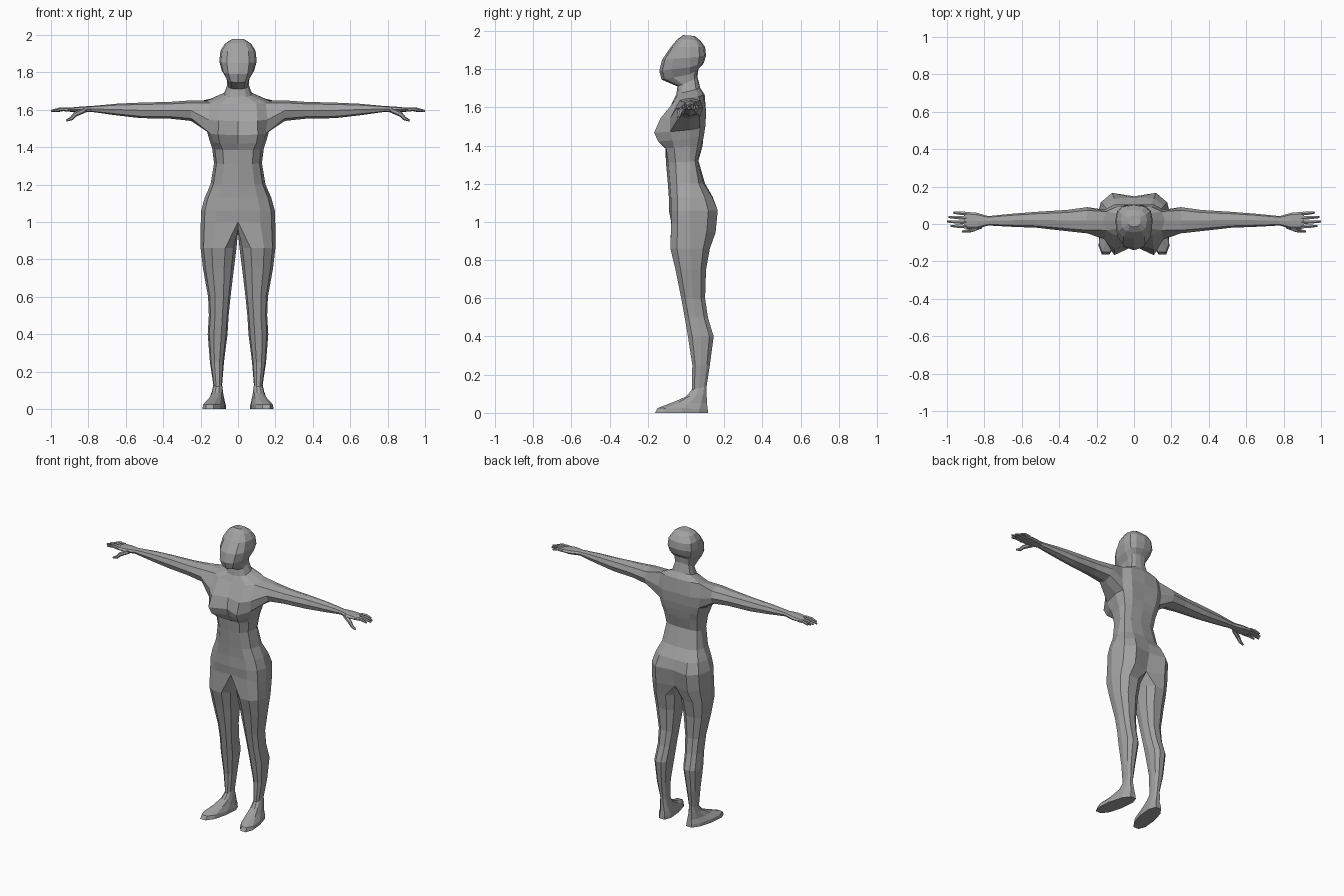
import bpy, bmesh
from math import sin, cos, radians
from mathutils import Vector

if "Cube" in bpy.data.objects:
    bpy.data.objects.remove(bpy.data.objects["Cube"])

grey = bpy.data.materials.new("dark_grey")
grey.diffuse_color = (0.36, 0.36, 0.36, 1)
grey.use_nodes = True
grey.node_tree.nodes["Principled BSDF"].inputs["Base Color"].default_value = grey.diffuse_color


def spow(v, e):
    return (abs(v) ** e) * (1 if v >= 0 else -1)


def bridge(bm, a, b, closed=True, skip=()):
    n = len(a)
    for i in range(n if closed else n - 1):
        if i not in skip:
            j = (i + 1) % n
            bm.faces.new((a[i], a[j], b[j], b[i]))


def finish(bm, name):
    bmesh.ops.recalc_face_normals(bm, faces=bm.faces)
    me = bpy.data.meshes.new(name)
    bm.to_mesh(me)
    bm.free()
    me.materials.append(grey)
    ob = bpy.data.objects.new(name, me)
    bpy.context.collection.objects.link(ob)
    mod = ob.modifiers.new("mirror", 'MIRROR')
    mod.use_mirror_merge = True
    mod.merge_threshold = 0.0005
    return ob


def half_ring(bm, zf, zb, yf, yb, w, df=0, db=0, c=0.02):
    """Seven points from front centre round the side to back centre."""
    ring = []
    for i in range(7):
        a = radians(30 * i)
        k = spow(cos(a), 0.75)
        y = c - k * ((c - yf) if k > 0 else (yb - c))
        x = 0 if i in (0, 6) else w * sin(a) ** 0.75
        z = zb + (zf - zb) * (k + 1) / 2
        y += df if i == 0 else (-db if i == 6 else 0)
        ring.append(bm.verts.new((x, y, z)))
    return ring


def leg_ring(bm, zf, zb, x0, x1, yf, yb, shear=0):
    """Ten points; the first seven follow the torso half ring."""
    ring = []
    for i in range(10):
        a = radians(90 + (i - 3) * 36)
        k = spow(cos(a), 0.85)
        dy = -k * (yb - yf) / 2 / 0.96
        x = (x0 + x1) / 2 + spow(sin(a), 0.85) * (x1 - x0) / 2 - shear * dy
        ring.append(bm.verts.new((x, (yf + yb) / 2 + dy, zb + (zf - zb) * (k + 1) / 2)))
    return ring


def arm_ring(bm, x, zt, zb, yf, yb):
    """Eight points from front top over the top to the back and under."""
    ring = []
    for i in range(8):
        a = radians(-45 + 45 * i)
        ring.append(bm.verts.new((x, (yf + yb) / 2 + spow(sin(a), 0.8) * (yb - yf) / 2,
                                  (zt + zb) / 2 + spow(cos(a), 0.8) * (zt - zb) / 2)))
    return ring


bm = bmesh.new()

# torso, neck and head
rings = [half_ring(bm, *r) for r in [
    (1.00, 0.94, -.088, .17, .200, .01, .05),
    (1.06, 1.06, -.09, .183, .197, 0, .035),
    (1.13, 1.13, -.09, .15, .178, 0, .01),
    (1.20, 1.20, -.095, .10, .147),
    (1.31, 1.32, -.105, .065, .128),
    (1.385, 1.40, -.118, .087, .138, .01),
    (1.42, 1.45, -.165, .102, .152, .06, .01),
    (1.465, 1.50, -.188, .110, .165, .07, .01),
    (1.54, 1.57, -.152, .115, .175, .045, .01),
    (1.63, 1.665, -.07, .098, .165),
    (1.67, 1.70, -.05, .075, .075),
    (1.71, 1.76, -.045, .06, .057),
    (1.745, 1.80, -.128, .065, .062),
    (1.79, 1.83, -.14, .092, .087),
    (1.85, 1.87, -.125, .105, .10),
    (1.915, 1.915, -.08, .10, .094),
    (1.957, 1.95, -.045, .075, .07),
    (1.978, 1.973, -.015, .045, .035)]]
# pull the outer bust in so the bulge sits over the second column
for r in rings[6:8]:
    r[1].co.x += .008
    r[2].co.y += .02
for n, (a, b) in enumerate(zip(rings, rings[1:])):
    bridge(bm, a, b, False, (2, 3) if n in (7, 8) else ())
bm.faces.new(rings[-1])

# leg and foot, grown from the hip ring and crotch points
prev = rings[0] + [bm.verts.new(p) for p in [(0, .07, .945), (0, .03, .95), (0, -.03, .96)]]
for r in [(.86, .86, .008, .2, -.082, .125),
          (.75, .75, .022, .187, -.055, .105),
          (.60, .60, .04, .16, -.025, .10),
          (.50, .50, .05, .156, -.007, .115),
          (.40, .40, .056, .162, .01, .145),
          (.25, .25, .075, .15, .033, .125),
          (.12, .14, .085, .132, .03, .108),
          (.085, .10, .08, .14, 0, .108, .05),
          (.055, .05, .075, .155, -.07, .11, .15),
          (.025, .02, .072, .18, -.15, .114, .18),
          (0, 0, .072, .182, -.163, .115, .18)]:
    ring = leg_ring(bm, *r)
    bridge(bm, prev, ring)
    prev = ring
bm.faces.new(prev)

# arm and palm, grown from the opening at the shoulder
A, B, C = rings[7:10]
prev = [C[2], C[3], C[4], B[4], A[4], A[3], A[2], B[2]]
for r in [(.25, 1.65, 1.54, -.05, .09),
          (.36, 1.642, 1.552, -.038, .075),
          (.52, 1.638, 1.555, -.02, .065),
          (.65, 1.632, 1.57, -.015, .055),
          (.78, 1.62, 1.588, -.008, .042),
          (.84, 1.617, 1.585, -.027, .06),
          (.91, 1.61, 1.59, -.025, .066)]:
    ring = arm_ring(bm, *r)
    bridge(bm, prev, ring)
    prev = ring
bm.faces.new(prev)
finish(bm, "body")

# fingers and thumb: small tapered tubes
bm = bmesh.new()


def finger(points, radii):
    pts = [Vector(p) for p in points]
    prev = None
    for i, (p, r) in enumerate(zip(pts, radii)):
        d = (pts[min(i + 1, len(pts) - 1)] - pts[max(i - 1, 0)]).normalized()
        u = d.cross(Vector((0, 1, 0))).normalized()
        v = d.cross(u)
        ring = [bm.verts.new(p + r * (cos(radians(60 * k)) * u + sin(radians(60 * k)) * v))
                for k in range(6)]
        if prev:
            bridge(bm, prev, ring)
        else:
            bm.faces.new(ring)
        prev = ring
    bm.faces.new(prev)


for y0, y1, tip in [(-.014, -.010, .98), (.009, .013, 1.0), (.032, .037, .99), (.055, .061, .965)]:
    finger([(.895, y0, 1.601), ((.9 + tip) / 2, (y0 + y1) / 2, 1.603), (tip, y1, 1.593)],
           [.011, .010, .006])
finger([(.82, -.012, 1.598), (.87, -.032, 1.575), (.892, -.038, 1.552), (.918, -.04, 1.542)],
       [.014, .013, .010, .006])
finish(bm, "fingers")
